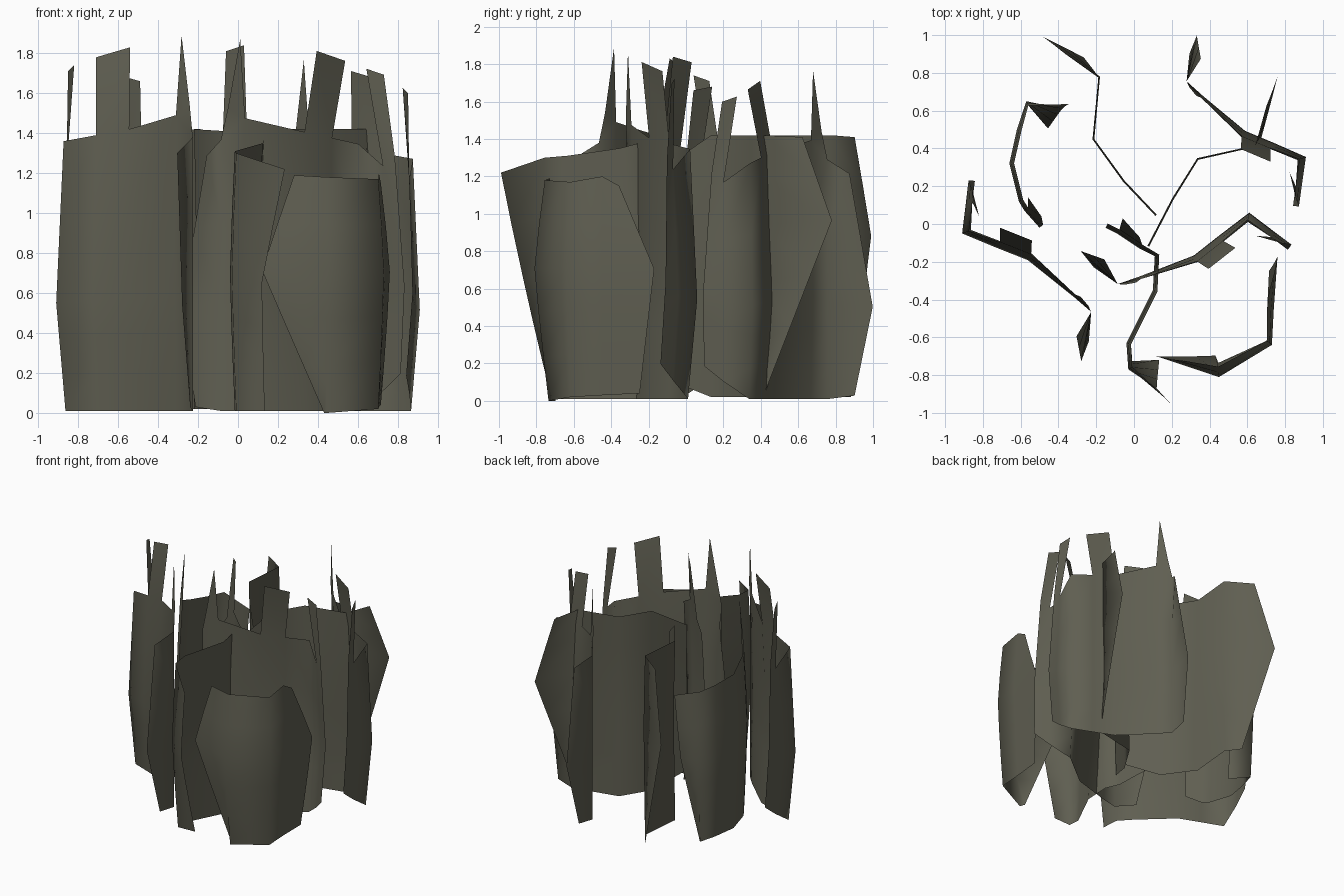
import bpy, bmesh
from math import cos, sin, radians
from mathutils import Vector

cube = bpy.data.objects.get("Cube")
if cube:
    bpy.data.objects.remove(cube)

COLOUR = (0.115, 0.113, 0.083, 1)
mat = bpy.data.materials.new("dull olive grey")
mat.use_nodes = True
mat.diffuse_color = COLOUR
bsdf = mat.node_tree.nodes["Principled BSDF"]
bsdf.inputs["Base Color"].default_value = COLOUR
bsdf.inputs["Roughness"].default_value = 0.9


def col(x, y, low, high, foot=(0, 0), head=(0, 0)):
    """One upright strip line: widest place, heights, shift at foot and head."""
    return Vector((x, y)), low, high, Vector(foot), Vector(head)


def sheet(name, cols, bow, peak, spikes=()):
    """Thin bowed wall along a plan path, bent at peak, with spikes on its top."""
    bm = bmesh.new()
    rows = (0, peak / 3, peak * 2 / 3, peak, (1 + peak) / 2, 1)
    grid = []
    for i, (p, low, high, foot, head) in enumerate(cols):
        d = cols[min(i + 1, len(cols) - 1)][0] - cols[max(i - 1, 0)][0]
        inward = Vector((-d.y, d.x)).normalized() * bow
        line = []
        for t in rows:
            down, up = max(0, 1 - t / peak), max(0, (t - peak) / (1 - peak))
            q = p + inward * max(down, up) ** 1.3 + foot * down + head * up
            line.append(bm.verts.new((q.x, q.y, low + (high - low) * t)))
        grid.append(line)
    for a, b in zip(grid, grid[1:]):
        for k in range(len(rows) - 1):
            bm.faces.new((a[k], b[k], b[k + 1], a[k + 1]))
    for i, tips in spikes:
        tip_verts = [bm.verts.new(t) for t in tips]
        bm.faces.new([grid[i][-1], grid[i + 1][-1]] + tip_verts)
    mesh = bpy.data.meshes.new(name)
    bm.to_mesh(mesh)
    bm.free()
    mesh.materials.append(mat)
    obj = bpy.data.objects.new(name, mesh)
    bpy.context.collection.objects.link(obj)
    for f in mesh.polygons:
        f.use_smooth = True


def spiked_sheet(name, x, y, angle, s):
    """Z-shaped wall with a wide, a narrow and a curved spike."""
    c, n = cos(radians(angle)), sin(radians(angle))

    def turn(u, v):
        return s * (u * c - v * n), s * (u * n + v * c)

    def at(u, v):
        p = turn(u, v)
        return x + p[0], y + p[1]

    def tip(u, v, z):
        return (*at(u, v), z * s)

    def line(u, v, low, high, foot=(0, 0), head=(0, 0)):
        return col(*at(u, v), low * s, high * s, turn(*foot), turn(*head))

    lean = (0, 0.04), (0, 0.035)
    arm = (0.03, 0.015), (0.03, 0.015)
    cols = [line(-0.117, 0.258, 0.2, 1.3, (0.03, 0.015), (0.04, -0.03)),
            line(-0.07, 0.155, 0.11, 1.25, *arm),
            line(0, 0, 0.01, 1.36, (0.03, 0.04), (0.025, 0.03)),
            line(0.195, 0.03, 0.01, 1.39, *lean),
            line(0.37, 0.06, 0.01, 1.42, *lean),
            line(0.68, 0.02, 0.01, 1.49, (0, 0.015), (0, 0.015)),
            line(0.8, 0, 0.01, 1.38),
            line(0.89, -0.25, 0.03, 1.3, (-0.02, 0.11), (-0.09, 0.1))]
    sheet(name, cols, 0, 0.4, [
        (0, [tip(0.03, 0.124, 1.74), tip(-0.04, 0.18, 1.71)]),
        (3, [tip(0.335, 0.16, 1.83), tip(0.155, 0.13, 1.78)]),
        (5, [tip(0.77, 0.02, 1.54), tip(0.71, 0.04, 1.89)])])


# Spiked walls: right side, back and middle
spiked_sheet("spiked_wall_right", -0.91, -0.05, -31.3, 1)
spiked_sheet("spiked_wall_back", 0.91, 0.355, 147.6, 0.935)
spiked_sheet("spiked_wall_middle", 0.61, 0.06, 208.5, 0.99)

# Plain walls with flat tops
sheet("plain_wall_left", [
    col(0.76, 0.78, 0.1, 1.41, (-0.08, -0.34), (-0.05, -0.16)),
    col(0.65, 0.41, 0.02, 1.42), col(0.34, 0.34, 0.02, 1.42),
    col(0.21, 0.13, 0.02, 1.42), col(0.08, -0.12, 0.12, 1.25)], -0.01, 0.66)
sheet("plain_wall_back", [
    col(-0.48, 0.99, 0.02, 1.41, (0.22, -0.1), (0.12, -0.08)),
    col(-0.18, 0.78, 0.02, 1.42), col(-0.21, 0.45, 0.02, 1.42),
    col(-0.05, 0.23, 0.02, 1.41), col(0.12, 0.05, 0.12, 1.25)], -0.01, 0.62)

# Folded walls, each with a leaning spike at its inner end
sheet("front_wall", [
    col(0.12, -0.87, 0.01, 1.22, (0, 0.13), (0.1, -0.14)),
    col(-0.03, -0.77, 0.01, 1.3, (0, 0.03)), col(-0.04, -0.63, 0.01, 1.31),
    col(0.1, -0.35, 0.01, 1.35), col(0.11, -0.17, 0.01, 1.4),
    col(0.03, -0.13, 0.05, 1.46), col(-0.09, -0.05, 0.15, 1.36),
    col(-0.15, -0.02, 0.2, 1.28)], -0.025, 0.53,
    [(5, [(-0.06, 0.03, 1.81), (0.03, -0.07, 1.84)])])
sheet("back_shield", [
    col(-0.38, 0.61, 0.01, 1.1, (-0.07, -0.08), (0.04, 0.05)),
    col(-0.57, 0.65, 0.01, 1.18), col(-0.62, 0.5, 0.01, 1.19),
    col(-0.66, 0.32, 0.02, 1.22), col(-0.61, 0.12, 0.03, 1.3),
    col(-0.58, 0.07, 0.04, 1.32), col(-0.5, -0.02, 0.1, 1.25)], 0.025, 0.55,
    [(5, [(-0.49, 0.04, 1.66), (-0.56, 0.14, 1.68)])])

# Low curved shield
sheet("front_shield", [
    col(0.12, -0.7, 0.0, 1.19, (0.3, -0.03), (0.15, -0.06)),
    col(0.45, -0.81, 0.0, 1.18, (0, 0.04), (0, 0.02)),
    col(0.73, -0.64, 0.02, 1.17), col(0.74, -0.45, 0.03, 1.2),
    col(0.76, -0.17, 0.04, 1.15, (-0.01, -0.08), (-0.01, -0.19))], 0.035, 0.6)
